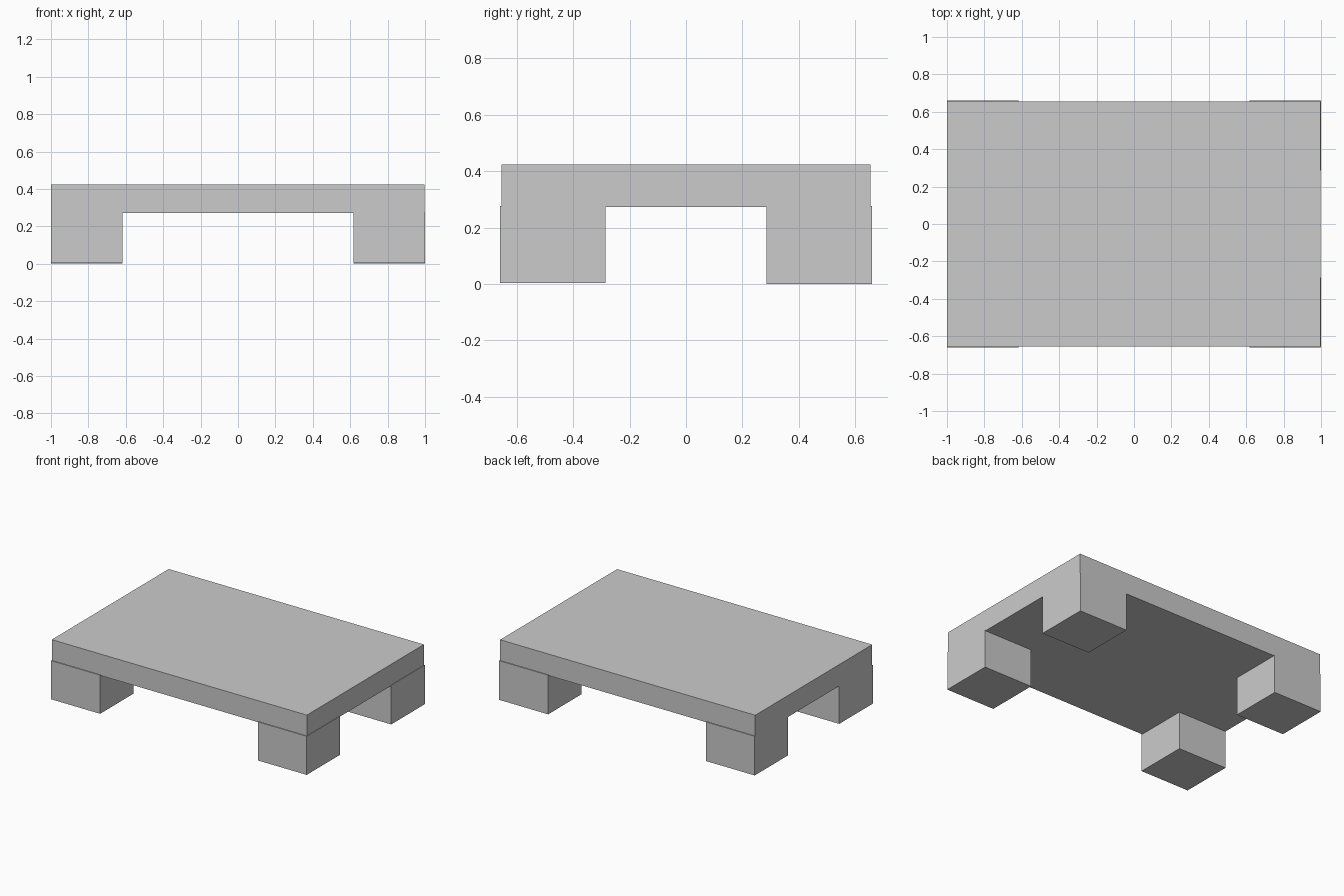
import bpy

if "Cube" in bpy.data.objects:
    bpy.data.objects.remove(bpy.data.objects["Cube"])


def box(name, x0, x1, y0, y1, z0, z1):
    bpy.ops.mesh.primitive_cube_add(
        size=1, location=((x0 + x1) / 2, (y0 + y1) / 2, (z0 + z1) / 2))
    ob = bpy.context.object
    ob.name = name
    ob.scale = (x1 - x0, y1 - y0, z1 - z0)
    bpy.ops.object.transform_apply(location=False, rotation=False, scale=True)
    return ob


# Flat table slab, very slightly inset from the legs at front, back and right
box("table_top", -1.0, 0.997, -0.654, 0.654, 0.272, 0.424)

# Four block legs; the front pair sits a hair higher than the back pair
for side, x0, x1 in (("left", -1.0, -0.617), ("right", 0.617, 1.0)):
    box(f"front_{side}_leg", x0, x1, -0.66, -0.285, 0.004, 0.277)
    box(f"back_{side}_leg", x0, x1, 0.285, 0.66, 0.0, 0.277)
